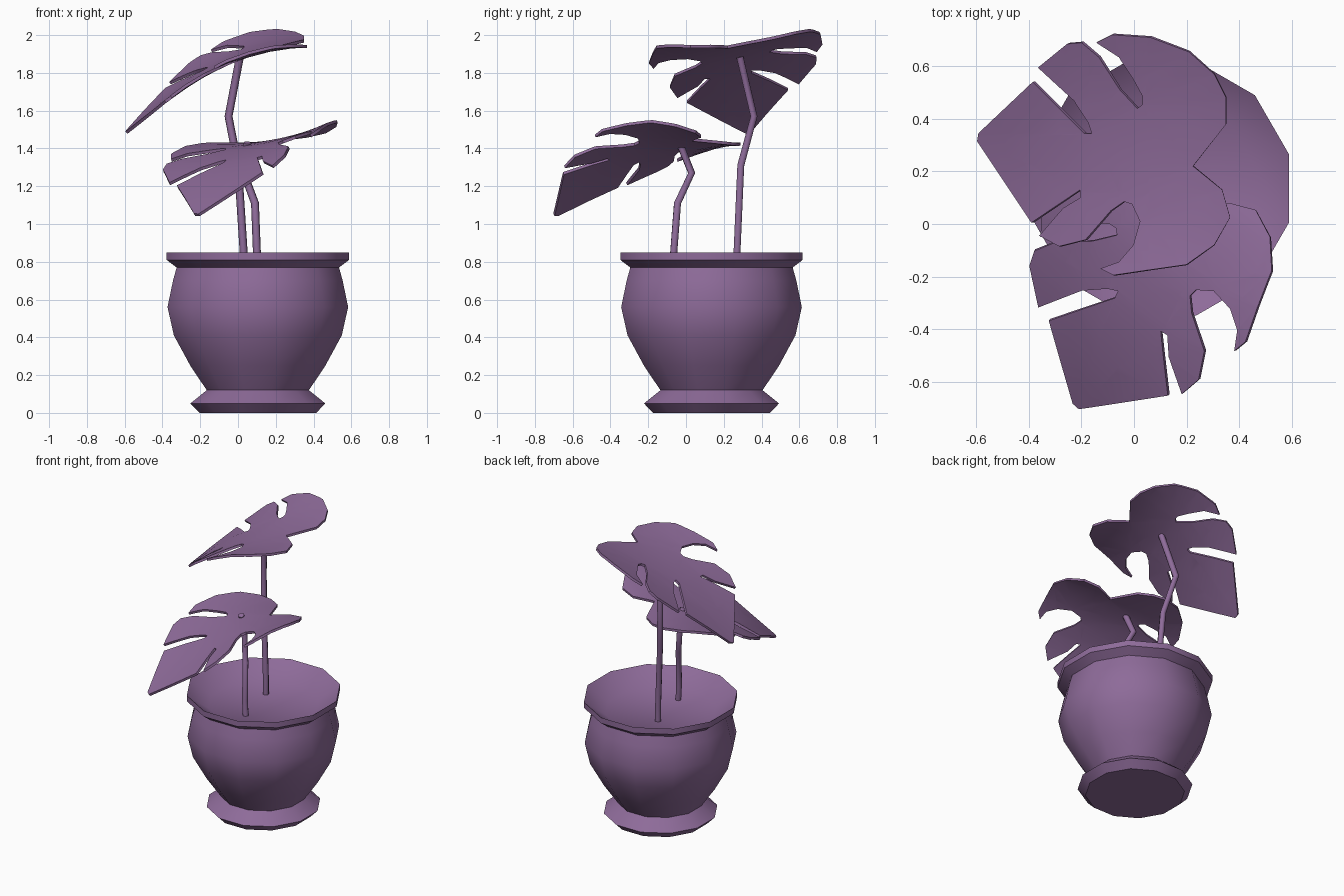
import bpy, bmesh, math
from mathutils import Vector

cube = bpy.data.objects.get("Cube")
if cube:
    bpy.data.objects.remove(cube, do_unlink=True)

# The single muted purple colour
purple = bpy.data.materials.new("muted_purple")
purple.use_nodes = True
colour = (0.27, 0.147, 0.32, 1)
purple.diffuse_color = colour
for node in purple.node_tree.nodes:
    if node.type == 'BSDF_PRINCIPLED':
        node.inputs["Base Color"].default_value = colour


def select_only(obj):
    bpy.ops.object.select_all(action='DESELECT')
    obj.select_set(True)
    bpy.context.view_layer.objects.active = obj


def add_object(name, data):
    obj = bpy.data.objects.new(name, data)
    bpy.context.collection.objects.link(obj)
    data.materials.append(purple)
    return obj


def smooth(obj, degrees):
    select_only(obj)
    bpy.ops.object.shade_smooth_by_angle(angle=math.radians(degrees))


def lathe(name, profile, sides, centre):
    """Stack rings of the profile and cap both ends."""
    bm = bmesh.new()
    rings = []
    for radius, z in profile:
        ring = []
        for i in range(sides):
            a = math.tau * (i + 0.5) / sides
            ring.append(bm.verts.new((radius * math.cos(a), radius * math.sin(a), z)))
        rings.append(ring)
    for low, high in zip(rings, rings[1:]):
        for i in range(sides):
            j = (i + 1) % sides
            bm.faces.new((low[i], low[j], high[j], high[i]))
    bm.faces.new(list(reversed(rings[0])))
    bm.faces.new(rings[-1])
    mesh = bpy.data.meshes.new(name)
    bm.to_mesh(mesh)
    bm.free()
    obj = add_object(name, mesh)
    obj.location = centre
    smooth(obj, 38)
    return obj


def stem(name, path):
    """Kinked round stalk along a poly path."""
    curve = bpy.data.curves.new(name, 'CURVE')
    curve.dimensions = '3D'
    curve.bevel_depth = 0.021
    curve.bevel_resolution = 1
    curve.use_fill_caps = True
    spline = curve.splines.new('POLY')
    spline.points.add(len(path) - 1)
    for point, place in zip(spline.points, path):
        point.co = (*place, 1)
    obj = add_object(name, curve)
    select_only(obj)
    bpy.ops.object.convert(target='MESH')
    smooth(bpy.context.object, 65)


def leaf(name, outline, location, rotation):
    """Fill the split outline, slice it, bend it and give it thickness."""
    bm = bmesh.new()
    bm.faces.new([bm.verts.new((x, y, 0)) for x, y in outline])
    bmesh.ops.triangulate(bm, faces=bm.faces[:])
    for axis in (Vector((1, 0, 0)), Vector((0, 1, 0))):
        for step in range(-5, 5):
            bmesh.ops.bisect_plane(bm, geom=bm.verts[:] + bm.edges[:] + bm.faces[:],
                                   plane_co=axis * (step + 0.5) / 9, plane_no=axis)
    for v in bm.verts:
        x, y = v.co.x, v.co.y
        v.co.z = 0.38 * x - 0.52 * x * x + 0.125 * y + 0.27 * y * y
    bmesh.ops.recalc_face_normals(bm, faces=bm.faces[:])
    mesh = bpy.data.meshes.new(name)
    bm.to_mesh(mesh)
    bm.free()
    obj = add_object(name, mesh)
    obj.location = location
    obj.rotation_euler = rotation
    solid = obj.modifiers.new("thickness", 'SOLIDIFY')
    solid.thickness = 0.016
    solid.offset = 0
    select_only(obj)
    bpy.ops.object.modifier_apply(modifier=solid.name)
    smooth(obj, 40)


# Pot: foot, belly, flared rim, sloping inner wall and soil
lathe("pot", [(.32, 0), (.37, .05), (.28, .12), (.37, .25), (.46, .41), (.495, .56),
              (.465, .7), (.445, .77), (.5, .81), (.5, .85), (.36, .75)],
      12, (.105, .135, 0))

# Stems
stem("tall_stem", [(.03, .27, .74), (.03, .27, .85), (0, .29, 1.31),
                   (-.05, .36, 1.57), (.01, .285, 1.885)])
stem("short_stem", [(.11, -.07, .74), (.1, -.065, .85), (.09, -.045, 1.11),
                    (.03, .03, 1.27), (.05, -.035, 1.43)])

# Split leaf outline around the stem joint, tip towards -x
half_left = [(-.59, .03), (-.585, .06), (-.38, .255), (-.185, .06), (-.157, .06),
             (-.17, .1), (-.225, .185), (-.36, .31), (-.25, .4), (-.195, .405),
             (-.13, .35), (-.05, .225), (.015, .155), (.035, .17), (.035, .2),
             (0, .265), (-.055, .35), (-.14, .405), (-.08, .435), (.065, .425),
             (.21, .37), (.305, .285), (.35, .195), (.35, .095)]
half_right = [(.225, -.065), (.335, -.155), (.365, -.26), (.305, -.365), (.2, -.44),
              (.06, -.46), (-.075, -.48), (-.125, -.455), (-.055, -.43), (0, -.365),
              (.025, -.275), (-.005, -.21), (-.035, -.2), (-.085, -.235),
              (-.18, -.345), (-.28, -.37), (-.355, -.33), (-.265, -.225),
              (-.2, -.185), (-.2, -.155), (-.385, -.28)]
outline = half_left + half_right

# Both leaves share one shape; the lower one is turned and tipped forward
leaf("upper_leaf", outline, (0, .285, 1.885), (0, 0, 0))
leaf("lower_leaf", outline, (.063, -.137, 1.397), (-.254, .077, 1.009))
